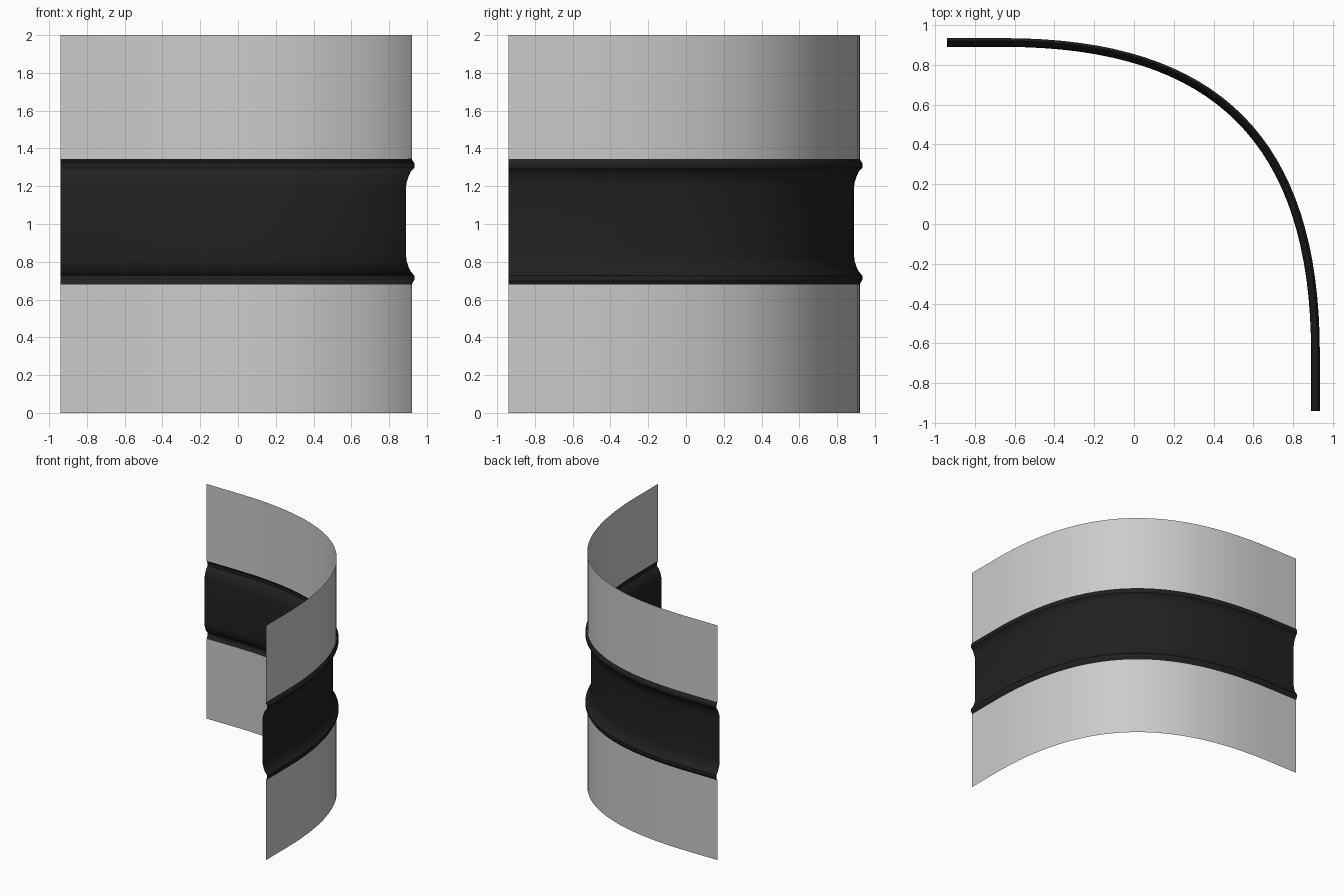
import bpy
from mathutils import Vector
from mathutils.geometry import interpolate_bezier

if "Cube" in bpy.data.objects:
    bpy.data.objects.remove(bpy.data.objects["Cube"])

# Plan of the rounded wall corner: straight lead, curve, straight lead
A, B = 0.92, -0.94
LEAD, HANDLE = -0.65, 0.42
curve = interpolate_bezier(Vector((LEAD, A, 0)), Vector((HANDLE, A, 0)),
                           Vector((A, HANDLE, 0)), Vector((A, LEAD, 0)), 33)
path = [Vector((B, A, 0))] + [Vector(p) for p in curve] + [Vector((A, B, 0))]


def path_normals(pts):
    out = []
    for i in range(len(pts)):
        t = pts[min(i + 1, len(pts) - 1)] - pts[max(i - 1, 0)]
        out.append(Vector((-t.y, t.x, 0)).normalized())
    out[0] = out[1] = Vector((0, 1, 0))
    out[-1] = out[-2] = Vector((1, 0, 0))
    return out


normals = path_normals(path)


def sweep(name, profile, color=None):
    """Sweep an open (outward offset, height) profile along the path."""
    verts = [p + n * o + Vector((0, 0, z))
             for p, n in zip(path, normals) for o, z in profile]
    k = len(profile)
    faces = [(i * k + j, i * k + j + 1, (i + 1) * k + j + 1, (i + 1) * k + j)
             for i in range(len(path) - 1) for j in range(k - 1)]
    me = bpy.data.meshes.new(name)
    me.from_pydata(verts, [], faces)
    me.update()
    ob = bpy.data.objects.new(name, me)
    bpy.context.collection.objects.link(ob)
    if color:
        mat = bpy.data.materials.new(name + "_material")
        mat.diffuse_color = color
        mat.use_nodes = True
        mat.node_tree.nodes["Principled BSDF"].inputs["Base Color"].default_value = mat.diffuse_color
        me.materials.append(mat)
    bpy.ops.object.select_all(action='DESELECT')
    ob.select_set(True)
    bpy.context.view_layer.objects.active = ob
    bpy.ops.object.shade_smooth_by_angle(angle=0.5)
    return ob


# Plain wall sheets below and above the band
sweep("lower_wall", [(0, 0), (0, 0.68)])
sweep("upper_wall", [(0, 1.345), (0, 2)])

# Recessed dark band with a rounded lip along each edge
MID = 1.0125
half = [(0, 0.3325), (0.004, 0.323), (0.014, 0.308), (0.014, 0.285),
        (0.004, 0.275), (-0.007, 0.262), (-0.018, 0.237),
        (-0.027, 0.21), (-0.03, 0.185)]
band = [(o, MID - h) for o, h in half] + [(o, MID + h) for o, h in reversed(half)]
sweep("recessed_band", band, (0.015, 0.015, 0.015, 1))
